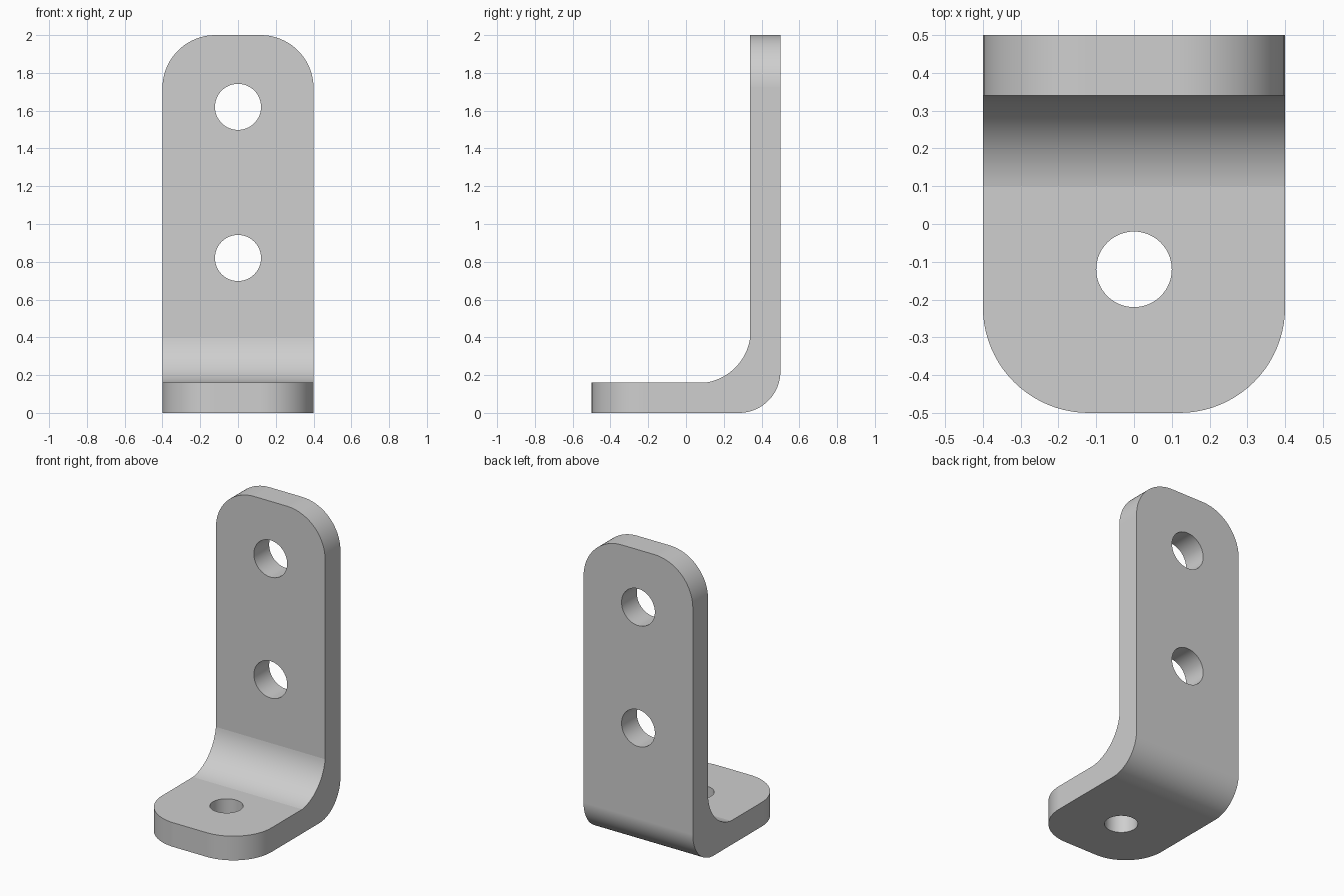
import bpy
import bmesh
from math import pi, sin, cos, asin, sqrt, radians

cube = bpy.data.objects.get("Cube")
if cube:
    bpy.data.objects.remove(cube, do_unlink=True)

HALF_WIDTH = 0.4
HALF_DEPTH = 0.5
HEIGHT = 2.0
THICK = 0.16
CORNER = 0.28

steel = bpy.data.materials.new("plain grey metal")
steel.use_nodes = True
grey = (0.62, 0.62, 0.62, 1)
steel.diffuse_color = grey
steel.node_tree.nodes["Principled BSDF"].inputs["Base Color"].default_value = grey


def arc(cy, cz, radius, start, end, steps):
    """Points of an arc in the side plane, angles in radians."""
    angles = [start + (end - start) * i / steps for i in range(steps + 1)]
    return [(cy + radius * cos(a), cz + radius * sin(a)) for a in angles]


# Side profile: foot, rounded outer bend, upright, slightly shallow inner fillet
bend = 0.22
face_y = HALF_DEPTH - THICK
leg, fillet = 0.24, 0.28
half = asin(leg / sqrt(2) / fillet)
reach = fillet * cos(half) / sqrt(2) + leg / 2
cy, cz = face_y - reach, THICK + reach
profile = [(-HALF_DEPTH, 0)]
profile += arc(HALF_DEPTH - bend, bend, bend, -pi / 2, 0, 24)
profile += [(HALF_DEPTH, HEIGHT), (face_y, HEIGHT)]
profile += arc(cy, cz, fillet, -pi / 4 + half, -pi / 4 - half, 24)
profile += [(-HALF_DEPTH, THICK)]

# Extrude the profile across the width
bm = bmesh.new()
side = bm.faces.new([bm.verts.new((-HALF_WIDTH, y, z)) for y, z in profile])
ext = bmesh.ops.extrude_face_region(bm, geom=[side])
moved = [v for v in ext["geom"] if isinstance(v, bmesh.types.BMVert)]
bmesh.ops.translate(bm, verts=moved, vec=(2 * HALF_WIDTH, 0, 0))
bmesh.ops.recalc_face_normals(bm, faces=bm.faces)


# Round the corners at the free ends of both legs
def is_end_corner(edge):
    a, b = (v.co for v in edge.verts)
    if abs(a.x - b.x) > 0.01:
        return False
    top = min(a.z, b.z) > HEIGHT - 0.01
    toe = max(a.y, b.y) < 0.01 - HALF_DEPTH
    return top or toe


bmesh.ops.bevel(bm, geom=[e for e in bm.edges if is_end_corner(e)],
                offset=CORNER, offset_type='OFFSET', segments=20,
                profile=0.5, affect='EDGES')

mesh = bpy.data.meshes.new("angle_bracket")
bm.to_mesh(mesh)
bm.free()
mesh.materials.append(steel)
bracket = bpy.data.objects.new("angle_bracket", mesh)
bpy.context.collection.objects.link(bracket)


# Drill the bolt holes
def drill(name, radius, location, rotation):
    bpy.ops.mesh.primitive_cylinder_add(vertices=64, radius=radius, depth=0.4,
                                        location=location, rotation=rotation)
    cutter = bpy.context.object
    cutter.name = name
    cutter.hide_render = True
    cutter.data.materials.append(steel)
    mod = bracket.modifiers.new(name, 'BOOLEAN')
    mod.operation = 'DIFFERENCE'
    mod.solver = 'EXACT'
    mod.object = cutter
    bpy.ops.object.select_all(action='DESELECT')
    bracket.select_set(True)
    bpy.context.view_layer.objects.active = bracket
    bpy.ops.object.modifier_apply(modifier=mod.name)
    bpy.data.objects.remove(cutter, do_unlink=True)


for z in (0.82, 1.62):
    drill("upright_hole", 0.122, (0, HALF_DEPTH - THICK / 2, z), (pi / 2, 0, 0))
drill("foot_hole", 0.1, (0, -0.12, THICK / 2), (0, 0, 0))

# Smooth the bends, keep the rims crisp and the flats flat
bpy.ops.object.shade_smooth_by_angle(angle=radians(6))
weighted = bracket.modifiers.new("flat_faces", 'WEIGHTED_NORMAL')
weighted.keep_sharp = True
